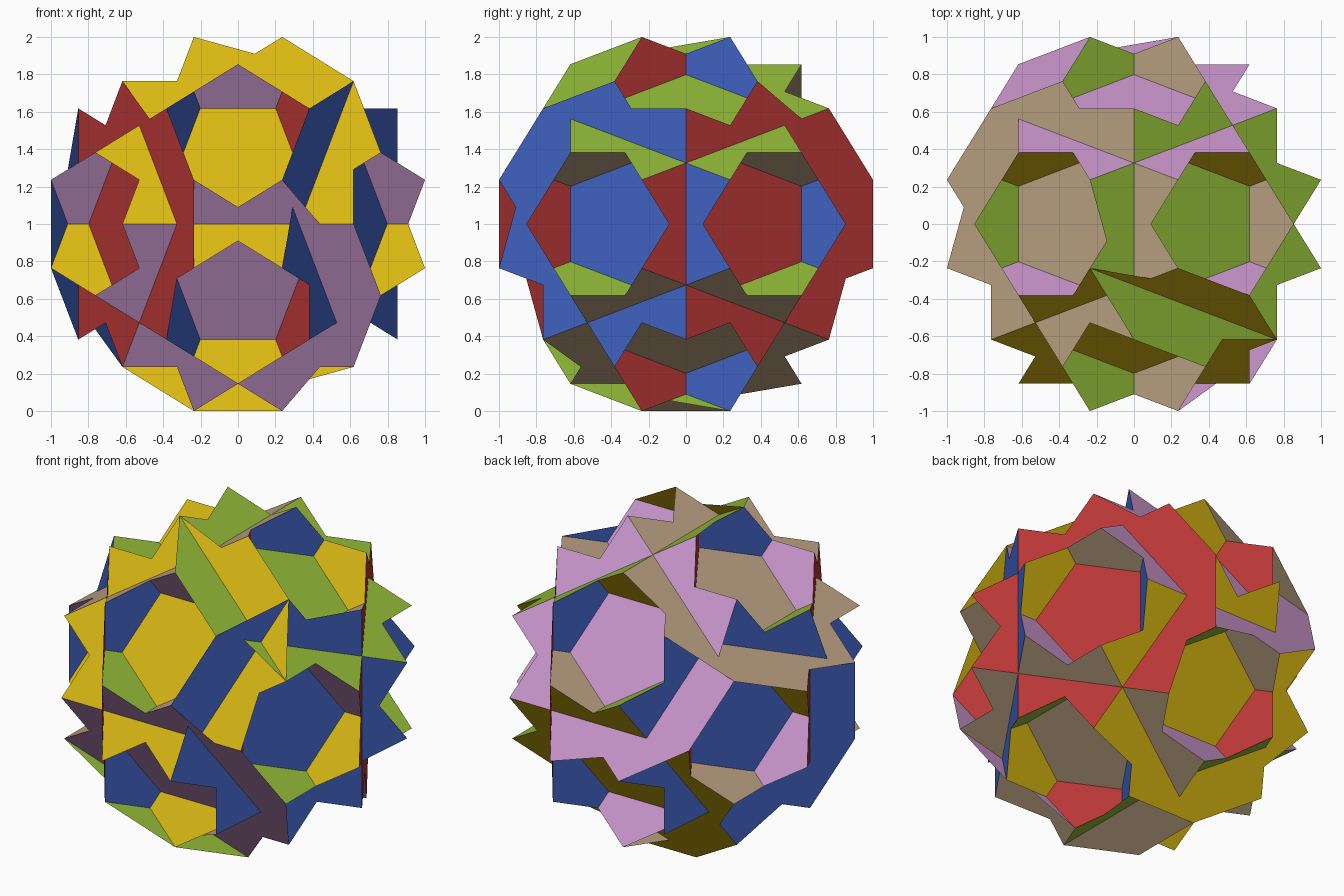
import bpy
import math
from mathutils import Vector

if "Cube" in bpy.data.objects:
    bpy.data.objects.remove(bpy.data.objects["Cube"])

PHI = (1 + math.sqrt(5)) / 2
LIFT = Vector((0, 0, 1))

# The 60 corners: signed cyclic shifts of three golden-ratio triples
corners = []
for triple in ((1, 1, PHI**3), (PHI**2, PHI, 2 * PHI), (2 + PHI, 0, PHI**2)):
    for shift in range(3):
        base = [triple[(k - shift) % 3] / PHI**3 for k in range(3)]
        for sx in (1, -1):
            for sy in (1, -1):
                for sz in (1, -1):
                    p = Vector((base[0] * sx, base[1] * sy, base[2] * sz))
                    if all((p - q).length > 1e-4 for q in corners):
                        corners.append(p)


def ring(axis, level):
    """Corners lying on one plane across the axis, in turning order."""
    n = axis.normalized()
    u = n.orthogonal().normalized()
    v = n.cross(u)
    pts = [p for p in corners if abs(p.dot(axis) - level) < 1e-3]
    return sorted(pts, key=lambda p: math.atan2(p.dot(v), p.dot(u)))


def fan(loop, axis, verts, faces):
    """Fill a loop with triangles from its first corner, all facing outward."""
    start = len(verts)
    verts.extend(p + LIFT for p in loop)
    for k in range(1, len(loop) - 1):
        a, b, c = loop[0], loop[k], loop[k + 1]
        out = (b - a).cross(c - a).dot(axis) > 0
        faces.append((start, start + k, start + k + 1) if out
                     else (start, start + k + 1, start + k))


def linear(rgb):
    return [((c / 255 + 0.055) / 1.055) ** 2.4 for c in rgb] + [1.0]


# Colour, axis, and the fan corner of the star on each end of that axis
families = (
    ("yellow", (218, 184, 18), (0, -PHI, 1), (.618, -.382, .764), (-.236, .236, -1)),
    ("pink", (206, 153, 208), (0, PHI, 1), (-.618, .854, 0), (.764, -.618, -.382)),
    ("blue", (66, 100, 197), (PHI, -1, 0), (.382, -.764, .618), (-1, -.236, -.236)),
    ("red", (186, 54, 54), (PHI, 1, 0), (.236, 1, .236), (-.236, -1, .236)),
    ("green", (148, 188, 56), (1, 0, PHI), (0, -.618, .854), (0, -.618, -.854)),
    ("tan", (188, 162, 131), (-1, 0, PHI), (-.764, .618, .382), (-.236, -.236, -1)),
)

for name, rgb, direction, apex_front, apex_back in families:
    verts, faces = [], []
    for sign, apex in ((1, apex_front), (-1, apex_back)):
        axis = Vector(direction) * sign
        # Ten-pointed star plate, joining every third corner
        pts = ring(axis, 1 + PHI**-2)
        first = min(range(10), key=lambda i: (pts[i] - Vector(apex)).length)
        fan([pts[(first + 3 * k) % 10] for k in range(10)], axis, verts, faces)
        # Large inner pentagon
        fan(ring(axis, PHI**-4), axis, verts, faces)
    mesh = bpy.data.meshes.new(name + "_stars")
    mesh.from_pydata(verts, [], faces)
    mat = bpy.data.materials.new(name)
    mat.diffuse_color = linear(rgb)
    mat.use_nodes = True
    mat.node_tree.nodes["Principled BSDF"].inputs["Base Color"].default_value = mat.diffuse_color
    mesh.materials.append(mat)
    mesh.update()
    bpy.context.collection.objects.link(bpy.data.objects.new(name + "_stars", mesh))
